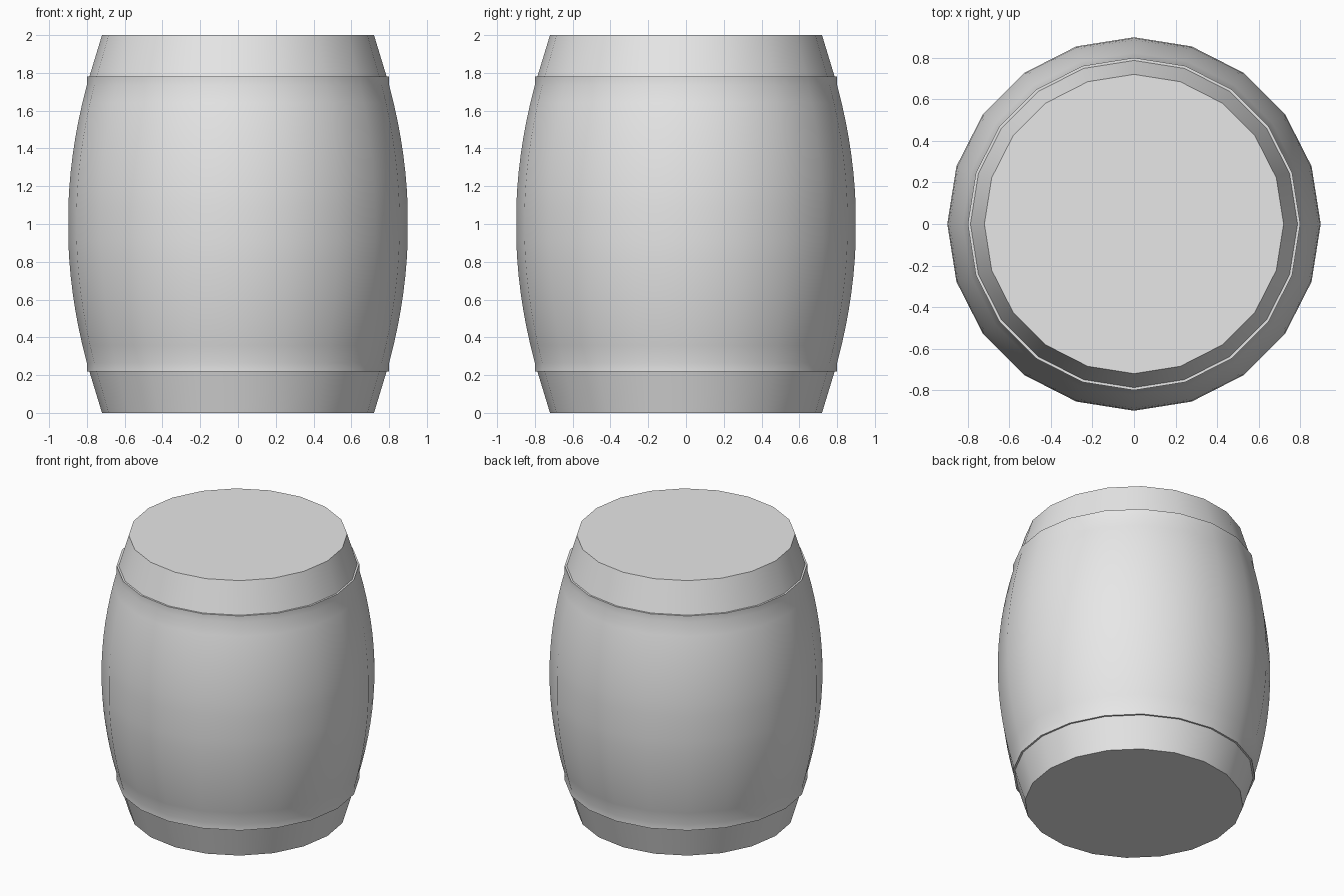
import bpy, bmesh, math

if "Cube" in bpy.data.objects:
    bpy.data.objects.remove(bpy.data.objects["Cube"])

SIDES = 20

# Barrel profile (radius, height): lower chime, hoop ledge, bulging staves, mirrored above
lower = [(0.72, 0.0), (0.787, 0.22), (0.80, 0.22), (0.80, 0.265)]
for i in range(1, 8):
    z = 0.265 + (0.91 - 0.265) * i / 7
    lower.append((0.90 - 0.10 * ((1 - z) / 0.735) ** 2, z))
profile = lower + [(r, 2 - z) for r, z in reversed(lower)]

# Revolve the profile and close both ends
bm = bmesh.new()
rings = []
for r, z in profile:
    rings.append([bm.verts.new((r * math.cos(math.tau * k / SIDES),
                                r * math.sin(math.tau * k / SIDES), z))
                  for k in range(SIDES)])
for a, b in zip(rings, rings[1:]):
    for k in range(SIDES):
        n = (k + 1) % SIDES
        bm.faces.new((a[k], a[n], b[n], b[k]))
bm.faces.new(list(reversed(rings[0])))
bm.faces.new(rings[-1])

mesh = bpy.data.meshes.new("barrel")
bm.to_mesh(mesh)
bm.free()
barrel = bpy.data.objects.new("barrel", mesh)
bpy.context.collection.objects.link(barrel)

# Plain light grey
grey = bpy.data.materials.new("light_grey")
grey.diffuse_color = (0.8, 0.8, 0.8, 1)
grey.use_nodes = True
grey.node_tree.nodes["Principled BSDF"].inputs["Base Color"].default_value = grey.diffuse_color
mesh.materials.append(grey)

# Smooth staves with crisp rims and hoop ledges
bpy.context.view_layer.objects.active = barrel
barrel.select_set(True)
bpy.ops.object.shade_smooth_by_angle(angle=math.radians(30))
